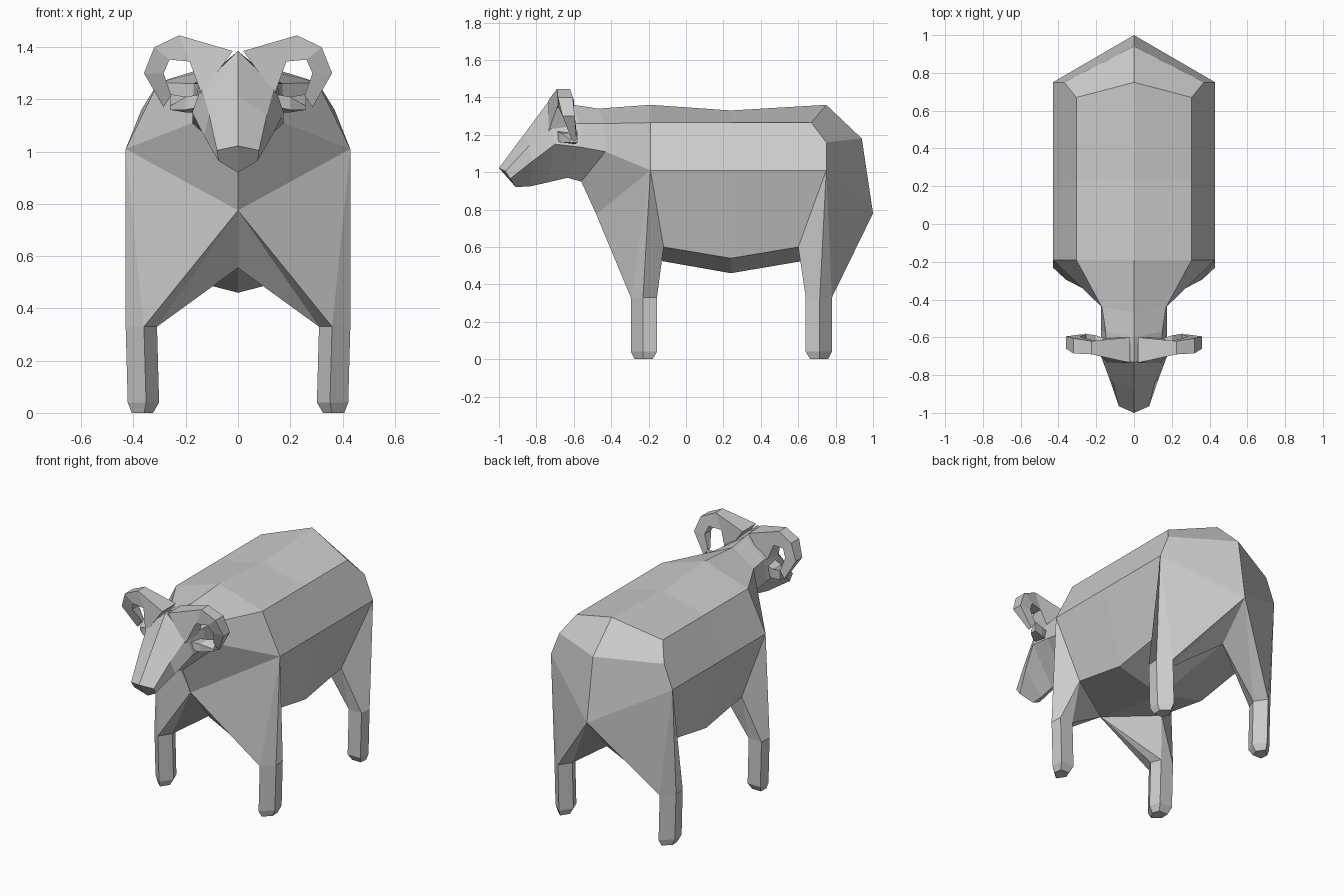
import bpy, bmesh
from mathutils import Vector

if "Cube" in bpy.data.objects:
    bpy.data.objects.remove(bpy.data.objects["Cube"])

wool = bpy.data.materials.new("pale_grey")
wool.diffuse_color = (0.6, 0.6, 0.6, 1)
wool.use_nodes = True
wool.node_tree.nodes["Principled BSDF"].inputs["Base Color"].default_value = wool.diffuse_color


def make_object(name, faces, weld=True):
    """Build faces (lists of points) plus their mirror image across x = 0."""
    bm = bmesh.new()
    for face in faces:
        for side in (1, -1):
            pts = [Vector((p[0] * side, p[1], p[2])) for p in face]
            bm.faces.new([bm.verts.new(p) for p in pts])
    bmesh.ops.remove_doubles(bm, verts=bm.verts, dist=0.0005)
    bmesh.ops.recalc_face_normals(bm, faces=bm.faces)
    mesh = bpy.data.meshes.new(name)
    bm.to_mesh(mesh)
    bm.free()
    mesh.materials.append(wool)
    obj = bpy.data.objects.new(name, mesh)
    bpy.context.collection.objects.link(obj)
    return obj


def loft(rings, closed):
    """Quads between successive rings of points."""
    out = []
    for a, b in zip(rings, rings[1:]):
        n = len(a)
        for i in range(n if closed else n - 1):
            j = (i + 1) % n
            out.append([a[i], a[j], b[j], b[i]])
    return out


# Key body points on the right half
chest, tail = (0, -.48, .775), (0, 1.0, .78)
shoulder, flank, hip = (.43, -.19, 1.01), (.43, .24, 1.01), (.43, .75, 1.01)
belt_f, belt_m, belt_r = (.31, -.12, .60), (.31, .24, .54), (.31, .60, .60)
belly_f, belly_m, belly_r = (0, -.30, .555), (0, .24, .46), (0, .80, .555)
rump_side, rump_back = (.37, .75, 1.16), (0, .94, 1.18)

# Head and neck half rings: crown, brow, cheek, jaw
head = [
    [(0, -1.0, 1.022), (.08, -.965, 1.005), (.075, -.94, .965), (0, -.91, .92)],
    [(0, -.86, 1.21), (.11, -.84, 1.14), (.13, -.82, 1.06), (0, -.83, .925)],
    [(0, -.73, 1.385), (.14, -.72, 1.25), (.175, -.70, 1.15), (0, -.74, .945)],
    [(0, -.60, 1.36), (.15, -.57, 1.26), (.175, -.57, 1.135), (0, -.635, .97)],
    [(0, -.47, 1.34), (.17, -.44, 1.26), (.175, -.43, 1.11), (0, -.56, .95)],
    [(0, -.19, 1.36), (.305, -.19, 1.265), shoulder, chest],
]
body = [head[0]] + loft(head, False)

# Back and sides
back_m = [(0, .24, 1.33), (.305, .24, 1.265), flank]
back_r = [(0, .75, 1.36), (.305, .67, 1.265)]
body += loft([head[5][:3], back_m], False)
body += [
    [back_m[0], back_m[1], back_r[1], back_r[0]],
    [back_m[1], flank, hip, rump_side, back_r[1]],
    [back_r[0], back_r[1], rump_side, rump_back],
    [rump_back, rump_side, hip, tail],
    [shoulder, flank, belt_m, belt_f],
    [flank, hip, belt_r, belt_m],
    [belly_f, belt_f, belt_m, belly_m],
    [belly_m, belt_m, belt_r, belly_r],
]


# Legs, grown out of the body; d is the outward direction along y
def leg(y, d, top, centre, belly, belt):
    section = [(.36, .065), (.43, 0), (.425, -.075), (.335, -.075), (.31, -.01)]

    def ring(z, s, dx=0):
        return [(.37 + (x - .37) * s + dx, y + d * k * s, z) for x, k in section]

    r0 = ring(.33, 1)
    r1 = ring(.04, 1, -.008)
    r2 = ring(.0, .68, -.004)
    front, outer, outer_in, inner_in, inner = r0
    return loft([r0, r1, r2], True) + [
        r2,
        [top, centre, front], [top, front, outer],
        [top, outer, outer_in, belt],
        [centre, inner, front], [centre, belly, inner],
        [belt, outer_in, inner_in],
        [belly, belt, inner_in], [belly, inner_in, inner],
    ]


body += leg(-.23, -1, shoulder, chest, belly_f, belt_f)
body += leg(.715, 1, hip, tail, belly_r, belt_r)
make_object("ram_body", body)

# Horns: outer x, z / inner x, z / front y, back y
horn = [
    (.02, 1.385, .14, 1.22, -.735, -.60),
    (.225, 1.445, .185, 1.345, -.69, -.62),
    (.32, 1.40, .262, 1.352, -.685, -.605),
    (.36, 1.30, .285, 1.30, -.66, -.595),
    (.285, 1.17, .255, 1.215, -.61, -.585),
]
rings = [[(ox, f, oz), (ix, f, iz), (ix, b, iz), (ox, b, oz)]
         for ox, oz, ix, iz, f, b in horn]
make_object("horns", loft(rings, True) + [rings[0], rings[-1]])

# Ears: tapered leaves below the horns
ear = [
    [(.14, -.69, 1.22), (.15, -.69, 1.17), (.15, -.61, 1.15), (.14, -.61, 1.21)],
    [(.20, -.67, 1.21), (.20, -.67, 1.16), (.20, -.59, 1.15), (.20, -.59, 1.21)],
    [(.26, -.62, 1.175), (.26, -.62, 1.16), (.26, -.58, 1.16), (.26, -.58, 1.22)],
]
make_object("ears", loft(ear, True) + [ear[0], ear[-1]])
